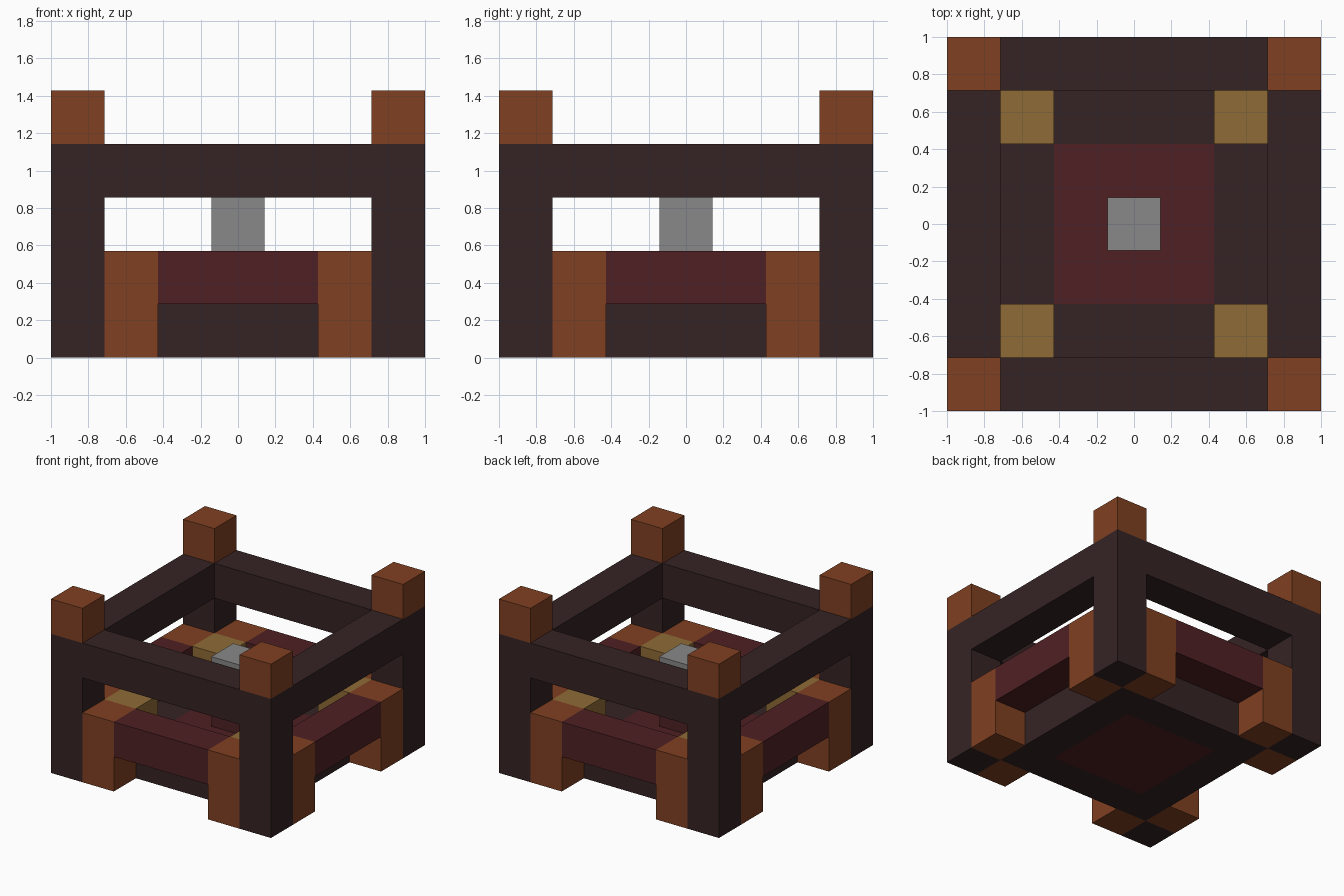
import bpy
import bmesh
from mathutils import Vector

old = bpy.data.objects.get("Cube")
if old:
    bpy.data.objects.remove(old, do_unlink=True)

U = 2 / 7  # one block


def material(name, rgb):
    """Flat material from 0-255 display values, stored as linear."""
    lin = [((c / 255 + 0.055) / 1.055) ** 2.4 for c in rgb]
    m = bpy.data.materials.new(name)
    m.use_nodes = True
    m.diffuse_color = (*lin, 1)
    bsdf = next(n for n in m.node_tree.nodes if n.type == 'BSDF_PRINCIPLED')
    bsdf.inputs["Base Color"].default_value = (*lin, 1)
    return m


DARK = material("dark brown", (53, 35, 36))
RED = material("dark red", (79, 32, 35))
ORANGE = material("rust orange", (128, 64, 34))
GOLD = material("gold", (143, 107, 54))
GREY = material("grey", (136, 136, 136))


def box(name, mat, centre, size, layer, height=1):
    """Box in block units: plan centre, plan size, bottom layer, height."""
    bm = bmesh.new()
    bmesh.ops.create_cube(bm, size=1)
    bmesh.ops.scale(bm, vec=Vector((*size, height)) * U, verts=bm.verts)
    offset = Vector((*centre, layer + height / 2)) * U
    bmesh.ops.translate(bm, vec=offset, verts=bm.verts)
    mesh = bpy.data.meshes.new(name)
    bm.to_mesh(mesh)
    bm.free()
    mesh.materials.append(mat)
    bpy.context.collection.objects.link(bpy.data.objects.new(name, mesh))


# Corners: post with cap, two braces and an inner block
for sx, x_name in ((-1, "right"), (1, "left")):
    for sy, y_name in ((-1, "front"), (1, "back")):
        tag = f"{y_name}_{x_name}"
        one = (1, 1)
        box(f"post_{tag}", DARK, (3 * sx, 3 * sy), one, 0, 4)
        box(f"post_cap_{tag}", ORANGE, (3 * sx, 3 * sy), one, 4)
        box(f"end_brace_{tag}", ORANGE, (2 * sx, 3 * sy), one, 0, 2)
        box(f"side_brace_{tag}", ORANGE, (3 * sx, 2 * sy), one, 0, 2)
        box(f"gold_block_{tag}", GOLD, (2 * sx, 2 * sy), one, 1)

# Rails and floor border on each of the four sides
for s, end, side in ((-1, "front", "right"), (1, "back", "left")):
    box(f"top_rail_{end}", DARK, (0, 3 * s), (5, 1), 3)
    box(f"top_rail_{side}", DARK, (3 * s, 0), (1, 5), 3)
    box(f"low_rail_{end}", RED, (0, 3 * s), (3, 1), 1)
    box(f"low_rail_{side}", RED, (3 * s, 0), (1, 3), 1)
    box(f"floor_border_{end}", DARK, (0, 2 * s), (5, 1), 0)
    box(f"floor_border_{side}", DARK, (2 * s, 0), (1, 3), 0)

# Centre floor, pedestal and top block
box("floor_centre", RED, (0, 0), (3, 3), 0)
box("pedestal", RED, (0, 0), (1, 1), 1)
box("pedestal_top", GREY, (0, 0), (1, 1), 2)
